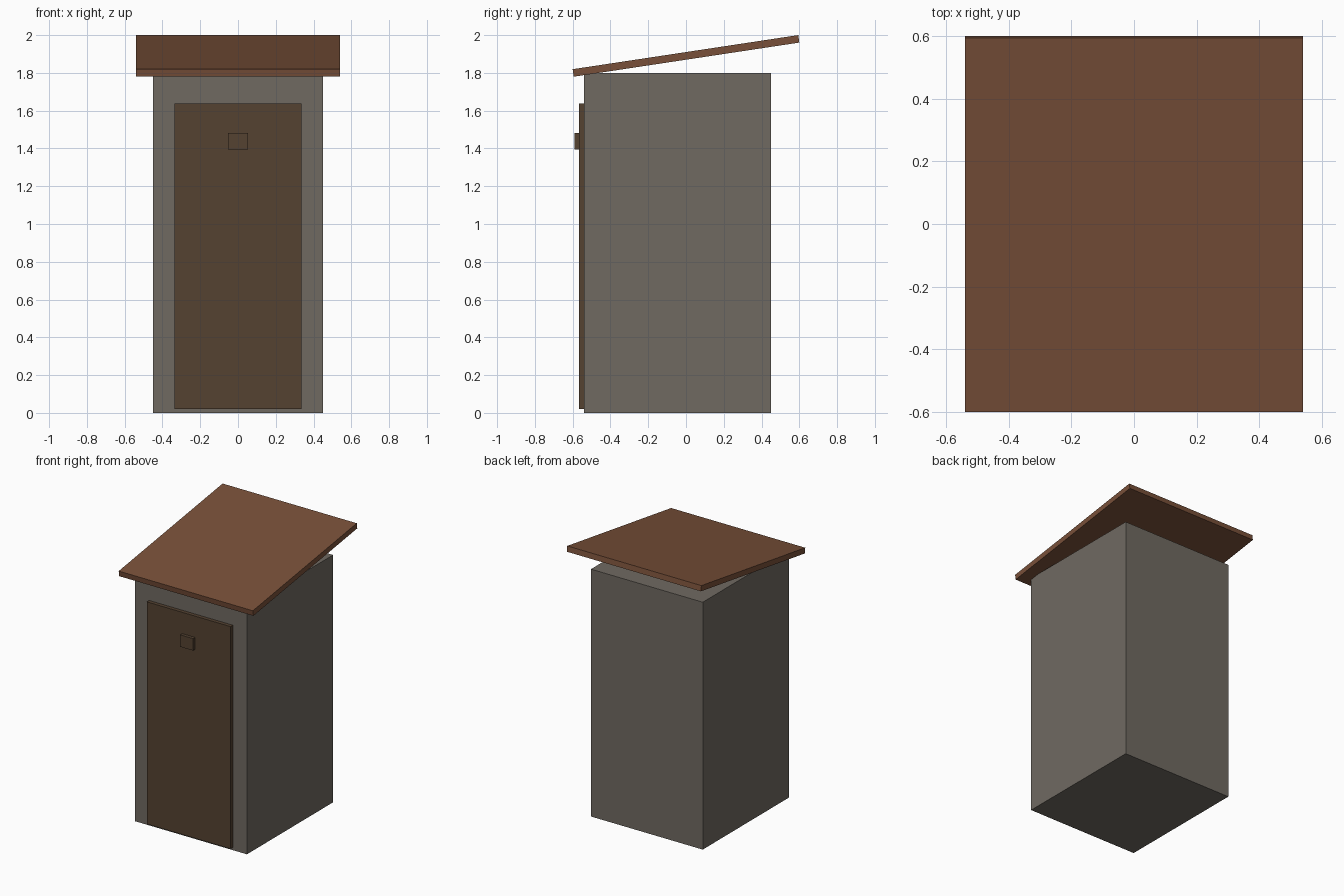
import bpy
from mathutils import Matrix, Vector

if "Cube" in bpy.data.objects:
    bpy.data.objects.remove(bpy.data.objects["Cube"], do_unlink=True)


def material(name, rgb):
    mat = bpy.data.materials.new(name)
    mat.use_nodes = True
    mat.diffuse_color = (*rgb, 1)
    bsdf = next(n for n in mat.node_tree.nodes if n.type == "BSDF_PRINCIPLED")
    bsdf.inputs["Base Color"].default_value = (*rgb, 1)
    return mat


def box(name, low, high, mat, tilt=0.0):
    """Box between two corners, optionally tilted about the x axis."""
    low, high = Vector(low), Vector(high)
    bpy.ops.mesh.primitive_cube_add(size=1, location=(low + high) / 2)
    obj = bpy.context.object
    obj.name = name
    obj.data.transform(Matrix.Diagonal((*(high - low), 1)))
    obj.rotation_euler.x = tilt
    obj.data.materials.append(mat)
    return obj


wall_grey = material("weathered grey", (0.16, 0.143, 0.121))
door_brown = material("dark brown wood", (0.09, 0.055, 0.031))
roof_brown = material("red brown roof", (0.19, 0.08, 0.041))

# Closed shed body
box("walls", (-0.45, -0.54, 0), (0.45, 0.45, 1.8), wall_grey)

# Door panel with a small raised block
box("door", (-0.337, -0.567, 0.02), (0.337, -0.535, 1.637), door_brown)
box("door_block", (-0.052, -0.59, 1.395), (0.052, -0.56, 1.482), door_brown)

# Sloping slab roof, low at the front
box("roof", (-0.54, -0.604, 1.87), (0.54, 0.604, 1.91), roof_brown, tilt=0.15)
